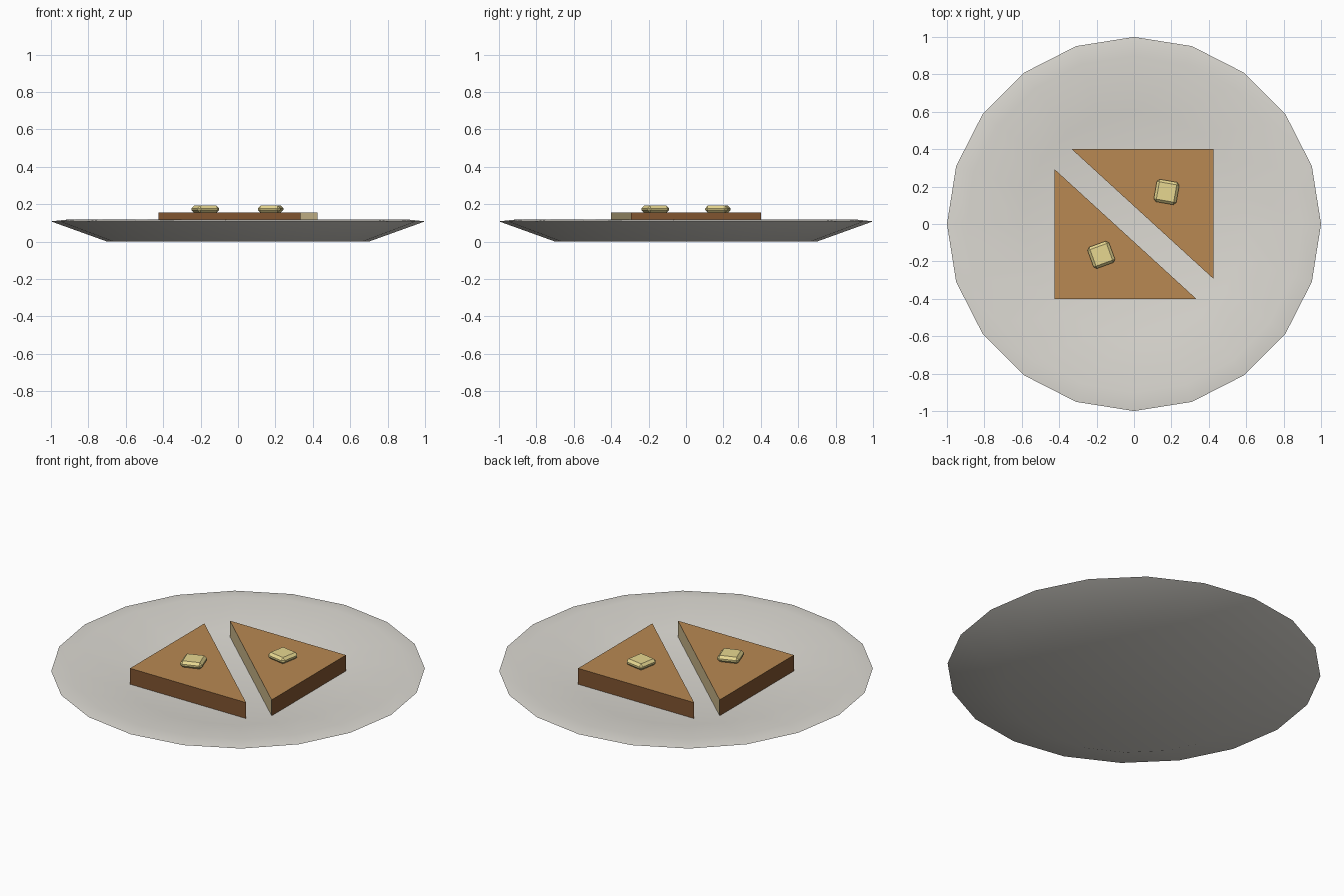
import bpy, bmesh
from math import radians, cos, sin, pi

if "Cube" in bpy.data.objects:
    bpy.data.objects.remove(bpy.data.objects["Cube"])


def material(name, color):
    m = bpy.data.materials.new(name)
    m.diffuse_color = (*color, 1)
    m.use_nodes = True
    m.node_tree.nodes["Principled BSDF"].inputs["Base Color"].default_value = m.diffuse_color
    return m


def make_object(name, bm, mats):
    bmesh.ops.recalc_face_normals(bm, faces=bm.faces)
    mesh = bpy.data.meshes.new(name)
    bm.to_mesh(mesh)
    bm.free()
    for m in mats:
        mesh.materials.append(m)
    ob = bpy.data.objects.new(name, mesh)
    bpy.context.collection.objects.link(ob)
    return ob


china = material("china", (0.72, 0.70, 0.65))
bread = material("toasted_bread", (0.48, 0.25, 0.085))
crust = material("crust", (0.22, 0.09, 0.03))
crumb = material("crumb", (0.62, 0.50, 0.27))
butter = material("butter", (0.80, 0.68, 0.28))

# Plate: 20-sided lathe from foot, over the rim, down into the well
SIDES = 20
profile = [(0.70, 0.0), (1.0, 0.108), (0.90, 0.119), (0.60, 0.06)]
bm = bmesh.new()
rings = [[bm.verts.new((r * cos(2 * pi * i / SIDES), r * sin(2 * pi * i / SIDES), z))
          for i in range(SIDES)] for r, z in profile]
for a, b in zip(rings, rings[1:]):
    for i in range(SIDES):
        j = (i + 1) % SIDES
        bm.faces.new((a[i], a[j], b[j], b[i]))
bm.faces.new(rings[0])
bm.faces.new(rings[-1])
for f in bm.faces:
    f.smooth = True
plate = make_object("plate", bm, [china])
bpy.context.view_layer.objects.active = plate
plate.select_set(True)
bpy.ops.object.shade_smooth_by_angle(angle=radians(60))


# Toast halves: triangular prisms, crust on the outside, crumb on the cut
def toast_half(name, sign):
    bm = bmesh.new()
    outline = [(-0.333, 0.40), (0.425, -0.293), (0.425, 0.40)]
    low, high = [[bm.verts.new((sign * x, sign * y, z)) for x, y in outline]
                 for z in (0.061, 0.155)]
    bm.faces.new(low)
    bm.faces.new(high)
    for i in range(3):
        j = (i + 1) % 3
        f = bm.faces.new((low[i], low[j], high[j], high[i]))
        f.material_index = 2 if i == 0 else 1
    make_object(name, bm, [bread, crust, crumb])


# Butter pats: chamfered square slabs
def butter_pat(name, x, y, angle):
    bm = bmesh.new()
    bmesh.ops.create_cube(bm, size=1)
    bmesh.ops.scale(bm, vec=(0.122, 0.122, 0.038), verts=bm.verts)
    bmesh.ops.bevel(bm, geom=bm.edges[:], offset=0.014, segments=1, affect='EDGES')
    ob = make_object(name, bm, [butter])
    ob.location = (x, y, 0.173)
    ob.rotation_euler.z = radians(angle)


toast_half("toast_back", 1)
toast_half("toast_front", -1)
butter_pat("butter_back", 0.174, 0.171, -10)
butter_pat("butter_front", -0.175, -0.165, 20)
